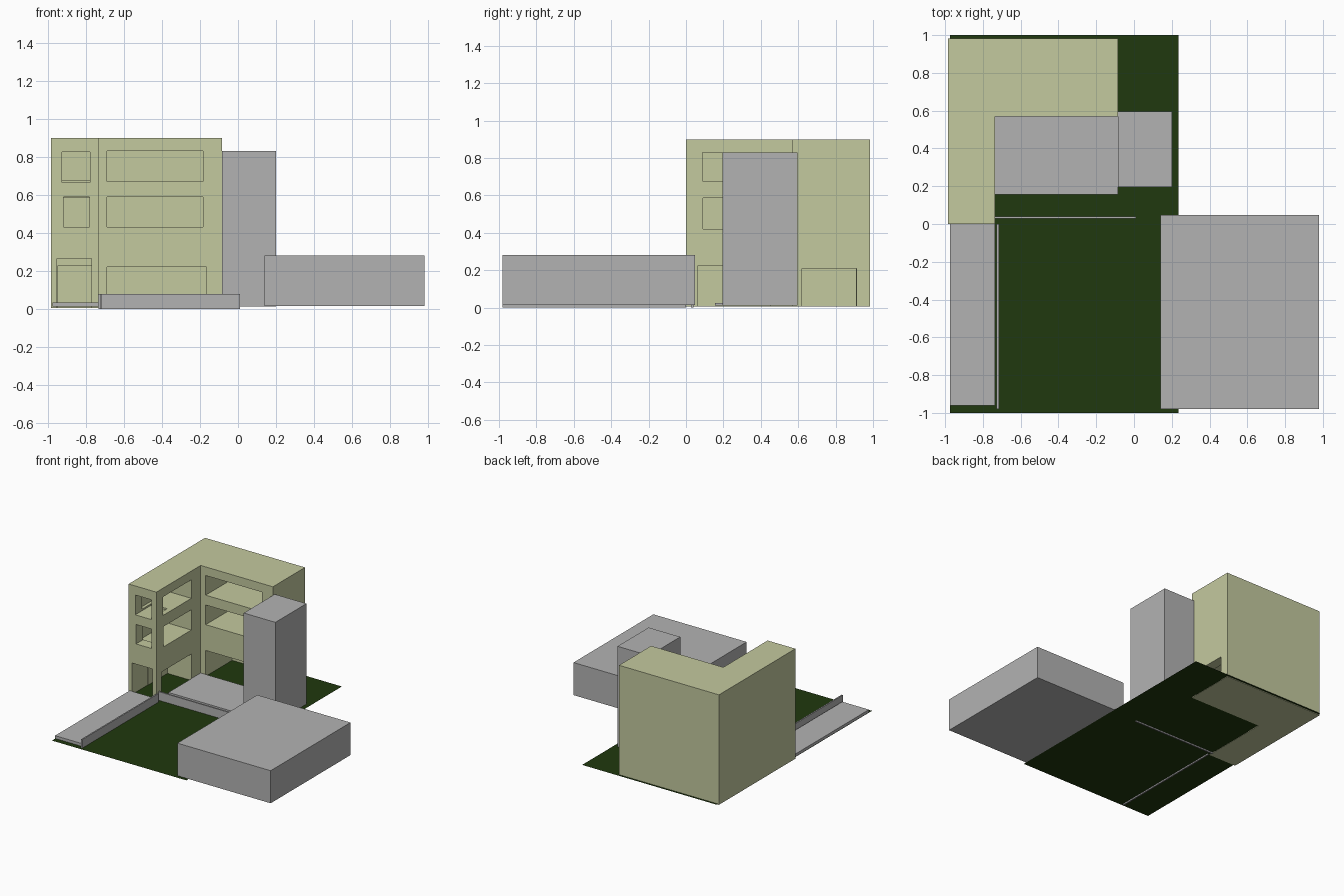
import bpy
import bmesh

if "Cube" in bpy.data.objects:
    bpy.data.objects.remove(bpy.data.objects["Cube"])


def material(name, rgb):
    m = bpy.data.materials.new(name)
    m.diffuse_color = (*rgb, 1)
    m.use_nodes = True
    m.node_tree.nodes["Principled BSDF"].inputs["Base Color"].default_value = m.diffuse_color
    return m


WALL = material("pale_olive", (0.55, 0.585, 0.345))
GREY = material("grey", (0.45, 0.45, 0.45))
GRASS = material("dark_green", (0.0144, 0.0395, 0.0044))


def prism(name, outline, z0, z1, mat):
    """Extrude a flat outline from z0 to z1."""
    bm = bmesh.new()
    face = bm.faces.new([bm.verts.new((x, y, z0)) for x, y in outline])
    if z1 > z0:
        out = bmesh.ops.extrude_face_region(bm, geom=[face])
        verts = [v for v in out["geom"] if isinstance(v, bmesh.types.BMVert)]
        bmesh.ops.translate(bm, verts=verts, vec=(0, 0, z1 - z0))
        bmesh.ops.recalc_face_normals(bm, faces=bm.faces)
    mesh = bpy.data.meshes.new(name)
    bm.to_mesh(mesh)
    bm.free()
    mesh.materials.append(mat)
    ob = bpy.data.objects.new(name, mesh)
    bpy.context.collection.objects.link(ob)
    return ob


def box(name, x0, x1, y0, y1, z0, z1, mat):
    return prism(name, [(x0, y0), (x1, y0), (x1, y1), (x0, y1)], z0, z1, mat)


# Lawn
box("lawn", -0.975, 0.235, -1, 1, 0.01, 0.01, GRASS)

# L-shaped building with a side wing reaching forward
building = prism("building", [(-0.985, 0), (-0.735, 0), (-0.735, 0.57),
                              (-0.085, 0.57), (-0.085, 0.983), (-0.985, 0.983)],
                 0.005, 0.9, WALL)

# Openings: x0, x1, y0, y1, z0, z1
openings = [
    # wide windows and entrance of the main block
    (-0.69, -0.185, 0.5, 0.90, 0.67, 0.83),
    (-0.69, -0.185, 0.5, 0.90, 0.43, 0.59),
    (-0.69, -0.165, 0.5, 0.91, 0.007, 0.22),
    # side door of the main block
    (-0.30, 0.0, 0.62, 0.912, 0.007, 0.208),
    # inner side of the wing
    (-0.95, -0.7, 0.088, 0.45, 0.678, 0.829),
    (-0.95, -0.7, 0.092, 0.45, 0.42, 0.585),
    (-0.95, -0.7, 0.065, 0.45, 0.007, 0.225),
    # front of the wing
    (-0.925, -0.778, -0.1, 0.2, 0.665, 0.826),
    (-0.918, -0.780, -0.1, 0.2, 0.43, 0.588),
    (-0.953, -0.772, -0.1, 0.2, 0.007, 0.265),
]
bpy.context.view_layer.objects.active = building
for opening in openings:
    cutter = box("opening_cutter", *opening, WALL)
    cutter.hide_render = True
    mod = building.modifiers.new("opening", "BOOLEAN")
    mod.operation = "DIFFERENCE"
    mod.solver = "EXACT"
    mod.object = cutter
    bpy.ops.object.modifier_apply(modifier=mod.name)
    bpy.data.objects.remove(cutter)

# Tower, low block and paving
box("tower", -0.085, 0.2, 0.195, 0.595, 0.012, 0.83, GREY)
box("low_block", 0.14, 0.98, -0.98, 0.047, 0.015, 0.28, GREY)
box("wing_path", -0.975, -0.735, -0.96, 0, 0.012, 0.035, GREY)
box("patio", -0.735, -0.085, 0.155, 0.57, 0.012, 0.025, GREY)

# Thin garden walls
box("side_garden_wall", -0.727, -0.716, -0.98, 0, 0, 0.08, GREY)
box("cross_garden_wall", -0.735, 0.01, 0.028, 0.039, 0, 0.08, GREY)
